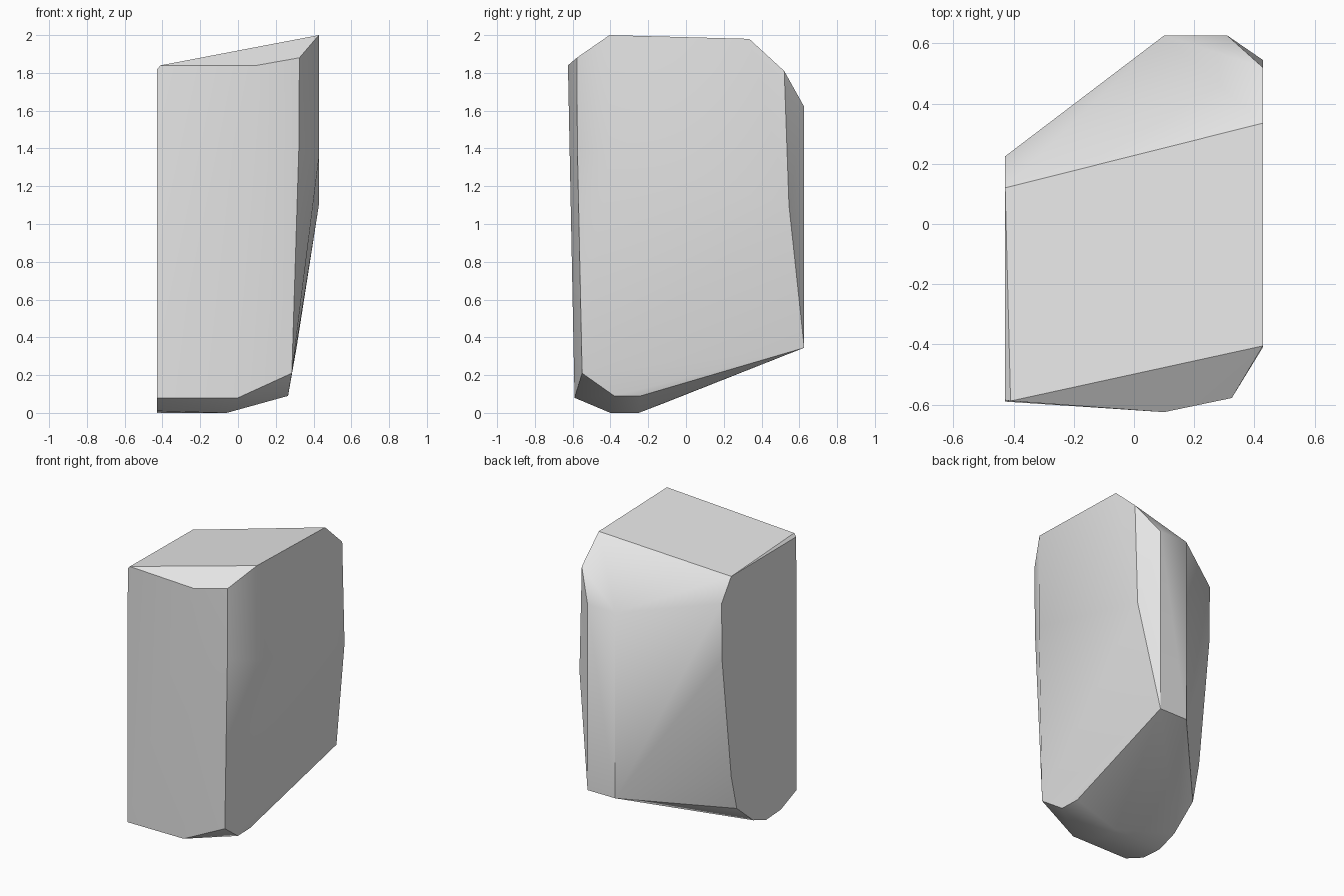
import bpy
import bmesh
import math

# Remove the default object
default_object = bpy.data.objects.get("Cube")
if default_object:
    bpy.data.objects.remove(default_object, do_unlink=True)

# Main planes of the stone block
LEFT_PLANE = -0.428
RIGHT_PLANE = 0.428
BACK_PLANE = 0.626


def on_side(x, profile):
    """Place a (y, z) profile on a plane of constant x."""
    return [(x, y, z) for y, z in profile]


def on_back(profile):
    """Place an (x, z) profile on the back plane."""
    return [(x, BACK_PLANE, z) for x, z in profile]


def stone_material(name, value):
    material = bpy.data.materials.new(name)
    material.use_nodes = True
    colour = (value, value, value, 1)
    material.diffuse_color = colour
    shader = next(node for node in material.node_tree.nodes
                  if node.type == "BSDF_PRINCIPLED")
    shader.inputs["Base Color"].default_value = colour
    return material


def hull_object(name, points, material, smooth_angle):
    """Wrap the corner points in one closed convex surface."""
    bm = bmesh.new()
    for point in points:
        bm.verts.new(point)
    bmesh.ops.convex_hull(bm, input=bm.verts[:], use_existing_faces=False)
    loose = [vert for vert in bm.verts if not vert.link_faces]
    bmesh.ops.delete(bm, geom=loose, context="VERTS")
    bmesh.ops.dissolve_limit(bm, angle_limit=math.radians(0.5),
                             verts=bm.verts[:], edges=bm.edges[:])
    bmesh.ops.recalc_face_normals(bm, faces=bm.faces[:])
    mesh = bpy.data.meshes.new(name)
    bm.to_mesh(mesh)
    bm.free()
    mesh.materials.append(material)
    block = bpy.data.objects.new(name, mesh)
    bpy.context.collection.objects.link(block)
    bpy.ops.object.select_all(action="DESELECT")
    block.select_set(True)
    bpy.context.view_layer.objects.active = block
    bpy.ops.object.shade_smooth_by_angle(angle=math.radians(smooth_angle))
    return block


# Flat side with its rounded foot
narrow_side = on_side(LEFT_PLANE, [
    (-0.585, 1.82), (-0.59, 0.08), (-0.42, 0.01), (-0.26, 0), (-0.12, 0.05),
    (0.06, 0.2), (0.12, 0.44), (0.22, 1.28), (0.225, 1.67), (0.12, 1.817),
])

# Upper part of the broad side, upright down to the middle
broad_side = on_side(RIGHT_PLANE, [
    (-0.405, 2), (0.335, 1.98), (0.52, 1.81), (0.545, 1.1), (-0.41, 1.35),
])

# Narrow upright strip at the back
back_strip = on_back([(0.1, 1.62), (0.31, 1.62), (0.31, 0.345), (0.1, 0.345)])

# Front face with its bevelled top and tapered edge
front_face = [
    (-0.41, -0.588, 1.84), (0.1, -0.625, 1.84), (0.325, -0.578, 1.88),
    (0.322, -0.575, 1.4), (0.285, -0.55, 0.21), (0, -0.59, 0.08),
]

# Chamfered underside
foot = [
    (0.265, -0.38, 0.09), (0.26, -0.24, 0.09),
    (-0.06, -0.4, 0), (-0.06, -0.25, 0),
]

grey_stone = stone_material("grey stone", 0.8)
hull_object("stone_block",
            narrow_side + broad_side + back_strip + front_face + foot,
            grey_stone, 32)
